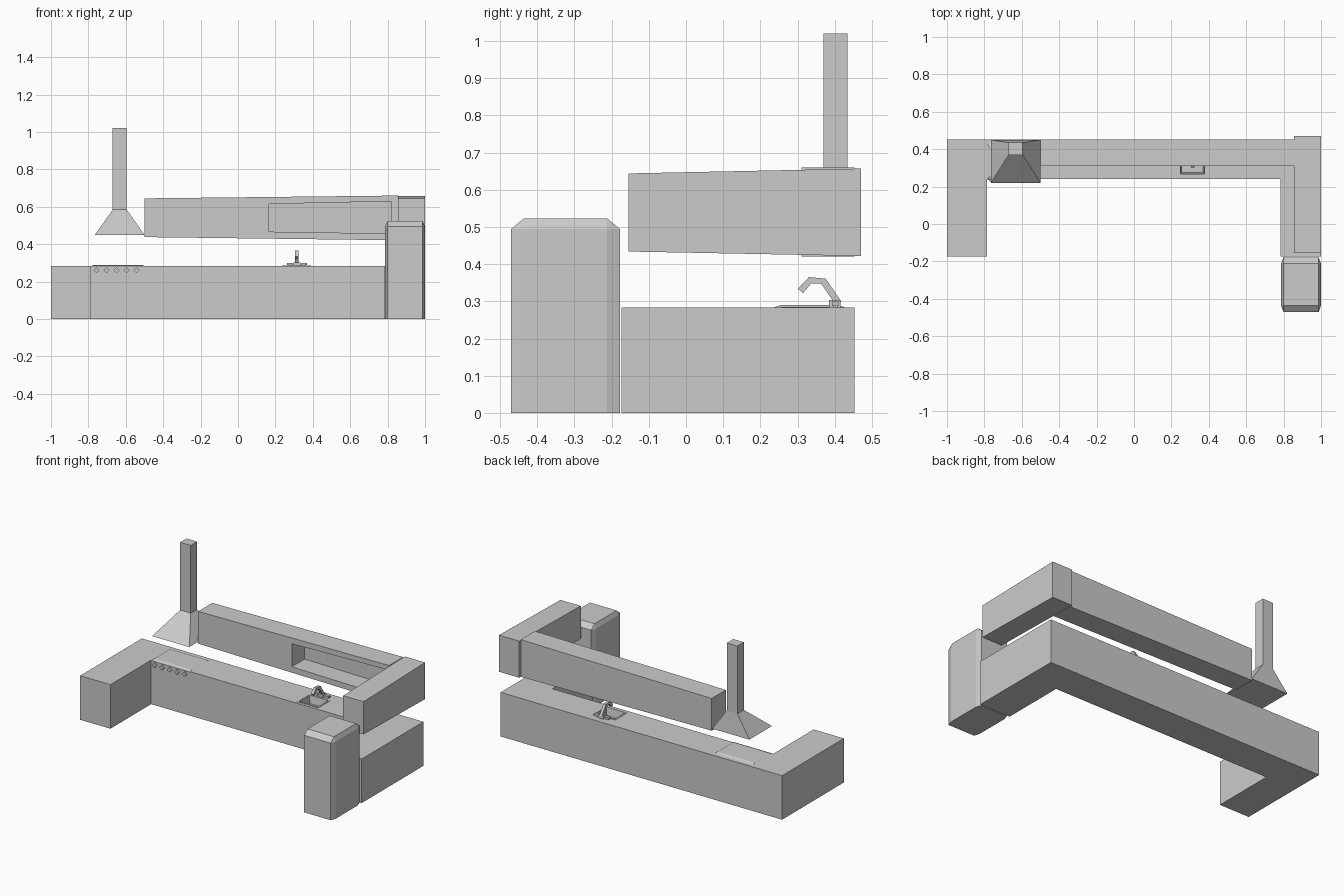
import bpy, bmesh
from mathutils import Vector

cube = bpy.data.objects.get("Cube")
if cube:
    bpy.data.objects.remove(cube, do_unlink=True)

grey = bpy.data.materials.new("plain grey")
grey.use_nodes = True
GREY = (0.6, 0.6, 0.6, 1)
grey.diffuse_color = GREY
grey.node_tree.nodes["Principled BSDF"].inputs["Base Color"].default_value = GREY


def finish(name, bm):
    bmesh.ops.recalc_face_normals(bm, faces=bm.faces)
    mesh = bpy.data.meshes.new(name)
    bm.to_mesh(mesh)
    bm.free()
    mesh.materials.append(grey)
    obj = bpy.data.objects.new(name, mesh)
    bpy.context.collection.objects.link(obj)
    return obj


def loft(name, *rings):
    """Skin a closed solid through rings of equal length."""
    bm = bmesh.new()
    loops = [[bm.verts.new(p) for p in ring] for ring in rings]
    n = len(loops[0])
    for a, b in zip(loops, loops[1:]):
        for i in range(n):
            j = (i + 1) % n
            bm.faces.new((a[i], a[j], b[j], b[i]))
    bm.faces.new(loops[0])
    bm.faces.new(loops[-1])
    return finish(name, bm)


def flat_ring(x0, x1, y0, y1, z):
    return [(x0, y0, z), (x1, y0, z), (x1, y1, z), (x0, y1, z)]


def side_ring(x, y0, y1, z0, z1):
    return [(x, y0, z0), (x, y1, z0), (x, y1, z1), (x, y0, z1)]


def box(name, x0, x1, y0, y1, z0, z1):
    return loft(name, flat_ring(x0, x1, y0, y1, z0), flat_ring(x0, x1, y0, y1, z1))


def cut(target, cutter):
    mod = target.modifiers.new("cut", "BOOLEAN")
    mod.operation = "DIFFERENCE"
    mod.solver = "EXACT"
    mod.object = cutter
    cutter.hide_render = True
    bpy.context.view_layer.update()
    graph = bpy.context.evaluated_depsgraph_get()
    mesh = bpy.data.meshes.new_from_object(target.evaluated_get(graph))
    target.modifiers.clear()
    target.data = mesh
    bpy.data.objects.remove(cutter, do_unlink=True)


# Lower counters in a U shape
TOP, BACK, FRONT = 0.283, 0.453, -0.173
box("left_counter", -1, -0.785, FRONT, BACK, 0, TOP)
box("right_counter", 0.782, 1, FRONT, BACK, 0, TOP)
counter = box("back_counter", -0.785, 0.782, 0.24, BACK, 0, TOP)

# Sink basin sunk into the back counter, with a thin rim
cut(counter, loft("basin_cutter", flat_ring(0.255, 0.37, 0.275, 0.365, 0.235),
                  flat_ring(0.245, 0.38, 0.265, 0.375, 0.3)))
rim = box("sink_rim", 0.235, 0.39, 0.257, 0.383, TOP - 0.003, TOP + 0.002)
cut(rim, box("rim_cutter", 0.246, 0.379, 0.267, 0.374, 0.2, 0.4))

# Tap: bent spout, base and two handles
path = [(0.41, 0.295), (0.37, 0.354), (0.334, 0.357), (0.308, 0.328)]
rings = []
for i, (y, z) in enumerate(path):
    a, b = path[max(i - 1, 0)], path[min(i + 1, len(path) - 1)]
    t = Vector((0, b[0] - a[0], b[1] - a[1])).normalized()
    n = Vector((0, -t.z, t.y)) * 0.009
    w = Vector((0.009, 0, 0))
    c = Vector((0.315, y, z))
    rings.append([c - w - n, c + w - n, c + w + n, c - w + n])
loft("tap_spout", *rings)
box("tap_base", 0.297, 0.333, 0.385, 0.415, TOP - 0.002, 0.303)
for side, x in (("right", 0.279), ("left", 0.352)):
    box(side + "_tap_handle", x - 0.018, x + 0.018, 0.392, 0.41, 0.288, 0.299)
    box(side + "_tap_foot", x - 0.006, x + 0.006, 0.395, 0.407, TOP - 0.002, 0.29)

# Hob plate and its diamond knobs
loft("hob", flat_ring(-0.784, -0.5, 0.235, 0.43, TOP),
     flat_ring(-0.772, -0.512, 0.255, 0.41, TOP + 0.007))
for i in range(5):
    x, z, r = -0.757 + i * 0.0535, 0.26, 0.016
    ring = lambda y: [(x - r, y, z), (x, y, z - r), (x + r, y, z), (x, y, z + r)]
    loft(f"hob_knob_{i + 1}", ring(0.228), ring(0.242))

# Extractor hood and chimney
flue = (-0.67, -0.595, 0.37, 0.435)
loft("hood", flat_ring(-0.765, -0.5, 0.22, 0.45, 0.45), flat_ring(*flue, 0.585))
box("chimney", *flue, 0.58, 1.02)

# Upper cabinets, gently flaring towards the corner
upper = loft("back_cabinet", side_ring(-0.5, 0.31, BACK, 0.438, 0.645),
             side_ring(0.856, 0.31, BACK, 0.421, 0.66))
cut(upper, loft("shelf_cutter", side_ring(0.165, 0.2, 0.44, 0.467, 0.615),
                side_ring(0.822, 0.2, 0.44, 0.457, 0.629)))
wall_ring = lambda y, z0, z1: [(0.856, y, z0), (1, y, z0), (1, y, z1), (0.856, y, z1)]
loft("right_cabinet", wall_ring(-0.155, 0.434, 0.644), wall_ring(0.47, 0.422, 0.657))

# Refrigerator: chamfer in a stretched space so each axis gets its own width
size, chamfer = Vector((0.213, 0.292, 0.523)), Vector((0.012, 0.034, 0.028))
bm = bmesh.new()
bmesh.ops.create_cube(bm, size=1)
for v in bm.verts:
    v.co = Vector([c * s / k for c, s, k in zip(v.co, size, chamfer)])
edges = [e for e in bm.edges if any(v.co.z > 0 for v in e.verts)]
bmesh.ops.bevel(bm, geom=edges, offset=1, segments=1, affect="EDGES")
centre = Vector((0.893, -0.324, size.z / 2))
for v in bm.verts:
    v.co = Vector([c * k for c, k in zip(v.co, chamfer)]) + centre
finish("refrigerator", bm)
